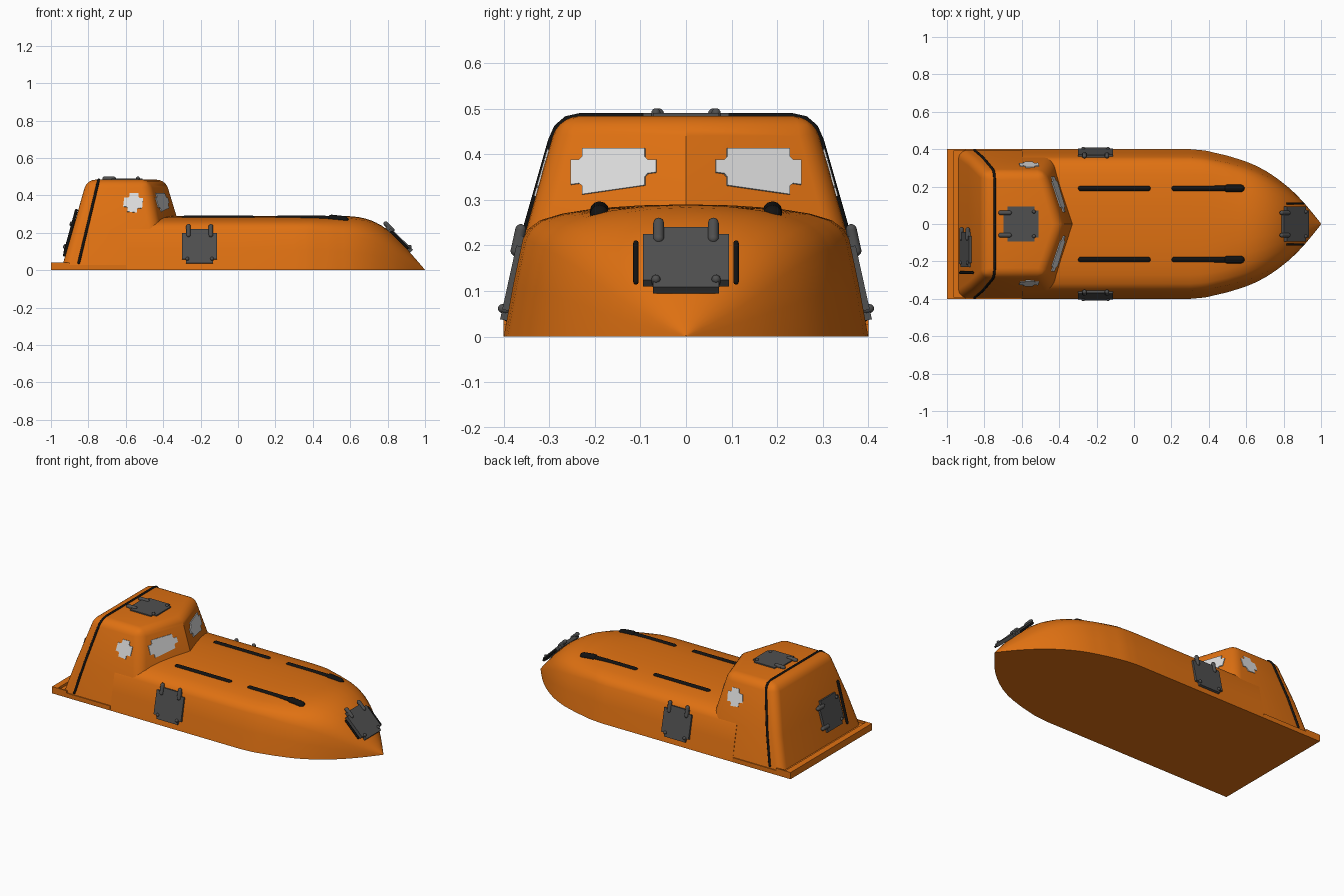
import bpy, bmesh, math
from mathutils import Vector, Matrix

if "Cube" in bpy.data.objects:
    bpy.data.objects.remove(bpy.data.objects["Cube"])


def material(name, rgb):
    m = bpy.data.materials.new(name)
    m.use_nodes = True
    m.diffuse_color = (*rgb, 1)
    m.node_tree.nodes["Principled BSDF"].inputs["Base Color"].default_value = (*rgb, 1)
    return m


ORANGE = material("rescue orange", (0.74, 0.165, 0.006))
GREY = material("hatch grey", (0.08, 0.08, 0.08))
BLACK = material("rubber black", (0.006, 0.006, 0.006))
GLASS = material("pale glass", (0.72, 0.72, 0.72))


def finish(bm, name, mat, angle=35):
    bmesh.ops.recalc_face_normals(bm, faces=bm.faces)
    me = bpy.data.meshes.new(name)
    bm.to_mesh(me)
    bm.free()
    me.materials.append(mat)
    ob = bpy.data.objects.new(name, me)
    bpy.context.collection.objects.link(ob)
    bpy.ops.object.select_all(action="DESELECT")
    ob.select_set(True)
    bpy.context.view_layer.objects.active = ob
    bpy.ops.object.shade_smooth_by_angle(angle=math.radians(angle))
    return ob


def add_box(bm, lo, hi):
    lo, hi = Vector(lo), Vector(hi)
    m = Matrix.Translation((lo + hi) / 2) @ Matrix.Diagonal((*(hi - lo), 1))
    return bmesh.ops.create_cube(bm, size=1, matrix=m)["verts"]


def add_rod(bm, a, b, r):
    # Cylinder with rounded ends
    a, b = Vector(a), Vector(b)
    rot = (b - a).to_track_quat("Z", "Y").to_matrix().to_4x4()
    bmesh.ops.create_cone(bm, segments=12, radius1=r, radius2=r, depth=(b - a).length,
                          cap_ends=True, matrix=Matrix.Translation((a + b) / 2) @ rot)
    for p in (a, b):
        bmesh.ops.create_uvsphere(bm, u_segments=12, v_segments=8, radius=r,
                                  matrix=Matrix.Translation(p) @ rot)


def lerp_table(table, x):
    for (x0, *a), (x1, *b) in zip(table, table[1:]):
        if x <= x1:
            t = (x - x0) / (x1 - x0)
            return [p + (q - p) * t for p, q in zip(a, b)]
    return table[-1][1:]


# Hull canopy: lofted sections, (x, half width, height)
STATIONS = [(-0.6, 0.4, 0.29), (0.3, 0.4, 0.29), (0.38, 0.393, 0.29), (0.5, 0.365, 0.29),
            (0.6, 0.334, 0.289), (0.66, 0.308, 0.282), (0.72, 0.275, 0.264),
            (0.78, 0.233, 0.232), (0.84, 0.184, 0.18), (0.9, 0.124, 0.117),
            (0.95, 0.065, 0.06), (1.0, 0.002, 0.002)]
SECTION = [(1, 0), (0.95, 0.38), (0.895, 0.74), (0.86, 0.82), (0.8, 0.88),
           (0.68, 0.93), (0.5, 0.97), (0.25, 0.993), (0, 1)]
bm = bmesh.new()
rings = []
xs = [-0.6, 0.0, 0.3] + [0.3 + 0.7 * i / 24 for i in range(1, 25)]
for x in xs:
    w, h = lerp_table(STATIONS, x)
    blend = 0.75 * max(0, (x - 0.4) / 0.6)
    half = []
    for i, (u, v) in enumerate(SECTION):
        a = i / (len(SECTION) - 1) * math.pi / 2
        half.append((w * (u + (math.cos(a) - u) * blend), h * (v + (math.sin(a) - v) * blend)))
    loop = half + [(-y, z) for y, z in half[-2::-1]]
    rings.append([bm.verts.new((x, y, z)) for y, z in loop])
for r0, r1 in zip(rings, rings[1:]):
    n = len(r0)
    for i in range(n):
        bm.faces.new((r0[i], r0[(i + 1) % n], r1[(i + 1) % n], r1[i]))
bm.faces.new(rings[0])
bm.faces.new(rings[-1])
finish(bm, "hull_canopy", ORANGE)

# Cabin: tapered plan rings, (z, rear x, half width, front corner x, front middle x)
LEVELS = [(0, -0.946, 0.4, -0.40, -0.28), (0.22, -0.883, 0.355, -0.43, -0.308),
          (0.484, -0.808, 0.28, -0.48, -0.388)]
bm = bmesh.new()
rings = []
for z, rear, w, corner, mid in LEVELS:
    plan = [(rear, w), (corner, w), (mid, 0), (corner, -w), (rear, -w)]
    rings.append([bm.verts.new((x, y, z)) for x, y in plan])
for r0, r1 in zip(rings, rings[1:]):
    for i in range(5):
        j = (i + 1) % 5
        bm.faces.new((r0[i], r0[j], r1[j], r1[i]))
bm.faces.new(rings[0])
bm.faces.new(rings[-1])
soft = [e for e in bm.edges if all(v in rings[2] for v in e.verts)]
soft += [bm.edges.get((r0[i], r1[i])) for r0, r1 in zip(rings, rings[1:]) for i in (0, 1, 3, 4)]
bmesh.ops.bevel(bm, geom=soft, offset=0.045, segments=5, profile=0.5, affect="EDGES",
                clamp_overlap=True)
finish(bm, "cabin", ORANGE, 30)

# Stern ledge with raised lip
bm = bmesh.new()
add_box(bm, (-1, -0.4, 0), (-0.6, 0.4, 0.028))
add_box(bm, (-1, -0.4, 0), (-0.962, 0.4, 0.042))
for s in (-1, 1):
    add_box(bm, (-1, s * 0.396 - 0.004, 0), (-0.9, s * 0.396 + 0.004, 0.042))
finish(bm, "stern_ledge", ORANGE)


# Windows: outlines projected onto a cabin plane along one axis
def window(name, outline, axis, plane):
    a, b, c = map(Vector, plane)
    n = (b - a).cross(c - a).normalized()
    if n.dot(a - Vector((-0.65, 0, 0.25))) < 0:
        n.negate()
    bm = bmesh.new()
    pts = []
    for p in outline:
        q = Vector(p)
        q[axis] += n.dot(a - q) / n[axis]
        pts.append(bm.verts.new(q - n * 0.003))
    bm.faces.new(pts)
    bmesh.ops.bevel(bm, geom=pts, offset=0.026, segments=5, affect="VERTICES")
    ext = bmesh.ops.extrude_face_region(bm, geom=bm.faces[:])
    bmesh.ops.translate(bm, vec=n * 0.007,
                        verts=[v for v in ext["geom"] if isinstance(v, bmesh.types.BMVert)])
    finish(bm, name, GLASS)


low, high = LEVELS[1], LEVELS[2]
for s, side in ((1, "left"), (-1, "right")):
    corner_low = (low[3], s * low[2], low[0])
    corner_high = (high[3], s * high[2], high[0])
    window("side_window_" + side,
           [(x, 0, z) for x, z in ((-0.618, 0.315), (-0.515, 0.305), (-0.505, 0.41), (-0.605, 0.412))],
           1, (corner_low, corner_high, (low[1], s * low[2], low[0])))
    window("front_window_" + side,
           [(0, s * y, z) for y, z in ((0.065, 0.335), (0.252, 0.308), (0.252, 0.413), (0.065, 0.413))],
           0, (corner_low, corner_high, (low[4], 0, low[0])))


# Hatches: rounded plate, two hinge arms and two knobs; "up" points to the hinges
def hatch(name, centre, up, normal):
    up, n = Vector(up).normalized(), Vector(normal).normalized()
    side = up.cross(n)
    bm = bmesh.new()
    add_box(bm, (-0.094, -0.094, -0.012), (0.094, 0.094, 0.008))
    bmesh.ops.bevel(bm, geom=[e for e in bm.edges if abs(e.verts[0].co.z - e.verts[1].co.z) > 0.01],
                    offset=0.022, segments=4, affect="EDGES")
    for s in (-1, 1):
        add_rod(bm, (s * 0.06, 0.06, 0.006), (s * 0.06, 0.108, 0.006), 0.012)
        add_rod(bm, (s * 0.066, -0.07, 0), (s * 0.066, -0.07, 0.008), 0.01)
    m = Matrix((side, up, n)).transposed().to_4x4()
    m.translation = Vector(centre)
    bm.transform(m)
    finish(bm, name, GREY)


hatch("roof_hatch", (-0.605, 0, 0.483), (-1, 0, 0), (0, 0, 1))
hatch("bow_hatch", (0.863, 0, 0.169), (-1, 0, 0.98), (0.98, 0, 1))
hatch("rear_hatch", (-0.90, -0.137, 0.185), (0, 1, 0), (-1, 0, 0.286))
for s, side in ((1, "left"), (-1, "right")):
    hatch("side_hatch_" + side, (-0.205, s * 0.380, 0.128), (0, -s * 0.22, 1), (0, s, 0.22))


# Grab rails and bars
def rail(name, *rods):
    bm = bmesh.new()
    for a, b, r in rods:
        add_rod(bm, a, b, r)
    finish(bm, name, BLACK)


for s, side in ((1, "left"), (-1, "right")):
    y = s * 0.19
    rail("aft_deck_rail_" + side, ((-0.285, y, 0.277), (0.075, y, 0.277), 0.015))
    rail("fore_deck_rail_" + side, ((0.215, y, 0.277), (0.5, y, 0.276), 0.015),
         ((0.5, y, 0.276), (0.57, y, 0.268), 0.021))
    rail("bow_bar_" + side, ((0.82, s * 0.11, 0.205), (0.905, s * 0.11, 0.12), 0.006))
rail("rear_bar", ((-0.928, -0.26, 0.08), (-0.864, -0.26, 0.32), 0.008))

# Black seal band wrapped round the cabin
half = [(0.393, 0.04), (0.356, 0.22), (0.296, 0.43), (0.283, 0.459), (0.262, 0.477), (0.23, 0.484)]
path = half + [(-y, z) for y, z in half[::-1]]
path = [(-0.861 + 0.24 * z, y, z) for y, z in path]
rail("cabin_band", *[(a, b, 0.007) for a, b in zip(path, path[1:])])
